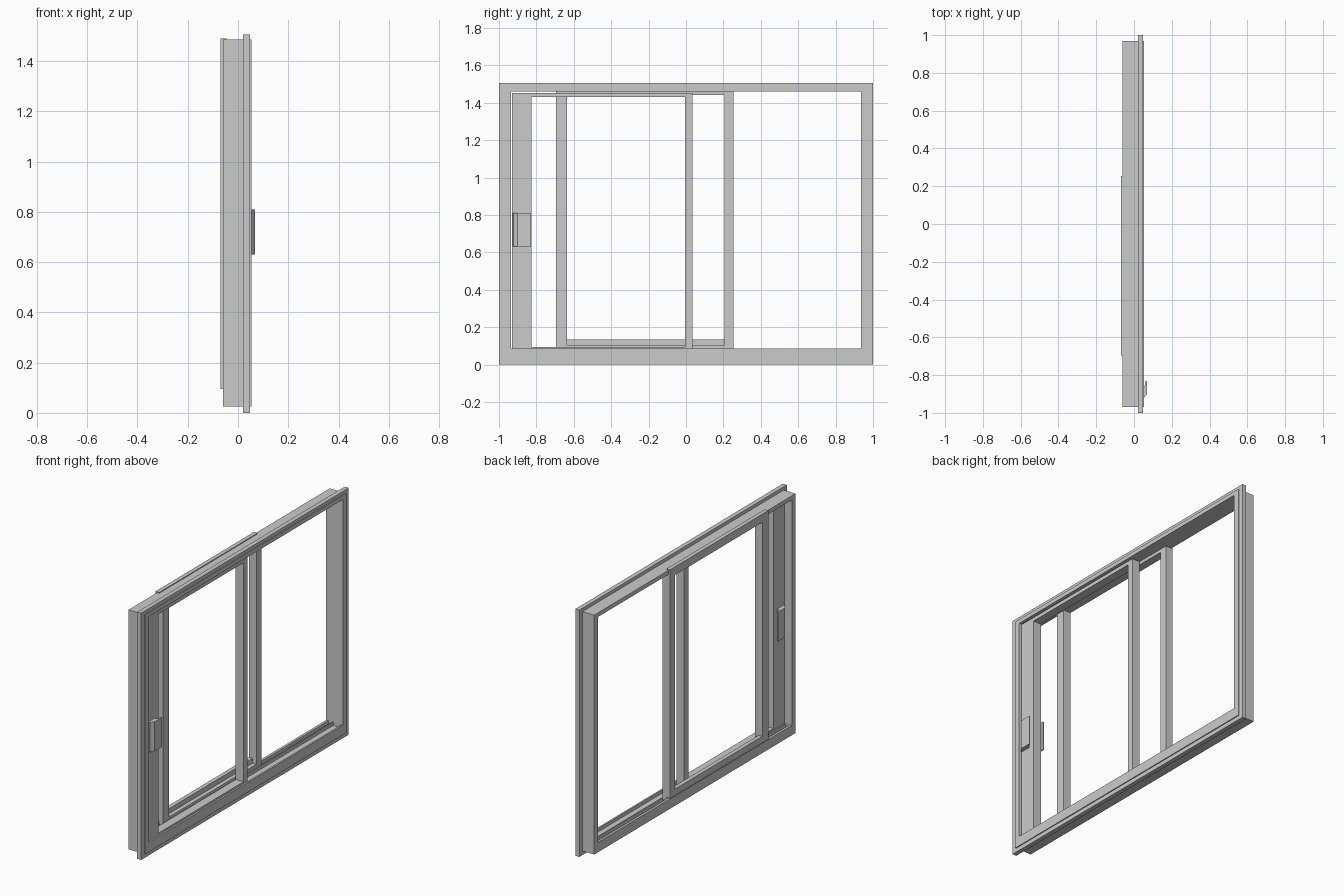
import bpy, bmesh

if "Cube" in bpy.data.objects:
    bpy.data.objects.remove(bpy.data.objects["Cube"])


def finish(name, bm):
    bmesh.ops.recalc_face_normals(bm, faces=bm.faces)
    mesh = bpy.data.meshes.new(name)
    bm.to_mesh(mesh)
    bm.free()
    ob = bpy.data.objects.new(name, mesh)
    bpy.context.collection.objects.link(ob)
    return ob


def ring(name, x0, x1, outer, inner):
    """Rectangular frame in the YZ plane; rects are (y0, y1, z0, z1)."""
    bm = bmesh.new()

    def loop(r, x):
        y0, y1, z0, z1 = r
        return [bm.verts.new((x, y, z)) for y, z in
                ((y0, z0), (y1, z0), (y1, z1), (y0, z1))]

    loops = [loop(outer, x0), loop(outer, x1), loop(inner, x1), loop(inner, x0)]
    for a, b in zip(loops, loops[1:] + loops[:1]):
        for i in range(4):
            j = (i + 1) % 4
            bm.faces.new((a[i], a[j], b[j], b[i]))
    return finish(name, bm)


def prism(name, profile, z0, z1):
    """Extrude an XY profile upward."""
    bm = bmesh.new()
    lo = [bm.verts.new((x, y, z0)) for x, y in profile]
    hi = [bm.verts.new((x, y, z1)) for x, y in profile]
    bm.faces.new(lo)
    bm.faces.new(hi)
    n = len(lo)
    for i in range(n):
        j = (i + 1) % n
        bm.faces.new((lo[i], lo[j], hi[j], hi[i]))
    return finish(name, bm)


def box(name, x0, x1, y0, y1, z0, z1):
    return prism(name, [(x0, y0), (x1, y0), (x1, y1), (x0, y1)], z0, z1)


# Outer frame: deep body and the wall flange around it
ring("frame_body", -0.06, 0.053, (-0.97, 0.97, 0.025, 1.485), (-0.935, 0.935, 0.065, 1.46))
ring("wall_flange", 0.02, 0.047, (-1, 1, 0, 1.505), (-0.965, 0.965, 0.03, 1.48))

# Sill tracks
for i, (a, b) in enumerate(((0.043, 0.053), (-0.019, -0.012), (-0.06, -0.045))):
    box(f"sill_track_{i + 1}", a, b, -0.936, 0.936, 0.06, 0.085)

# Sliding sash on the room side
ring("sliding_sash", -0.012, 0.041, (-0.93, 0.035, 0.07, 1.453), (-0.825, -0.005, 0.095, 1.43))

# Fixed sash: stepped, with the taller half at the back
ring("fixed_sash_front", -0.045, -0.02, (-0.695, 0.253, 0.075, 1.465), (-0.635, 0.205, 0.105, 1.44))
ring("fixed_sash_back", -0.07, -0.045, (-0.695, 0.253, 0.095, 1.49), (-0.635, 0.205, 0.135, 1.44))

# Pull handles on both faces of the sliding sash
pull = [(0, -0.925), (0.012, -0.922), (0.028, -0.9), (0.028, -0.83),
        (0.021, -0.83), (0.016, -0.86), (0, -0.86)]
prism("room_side_handle", [(0.04 + d, y) for d, y in pull], 0.63, 0.81)
prism("outer_side_handle", [(-0.011 - d, y) for d, y in pull], 0.63, 0.81)
